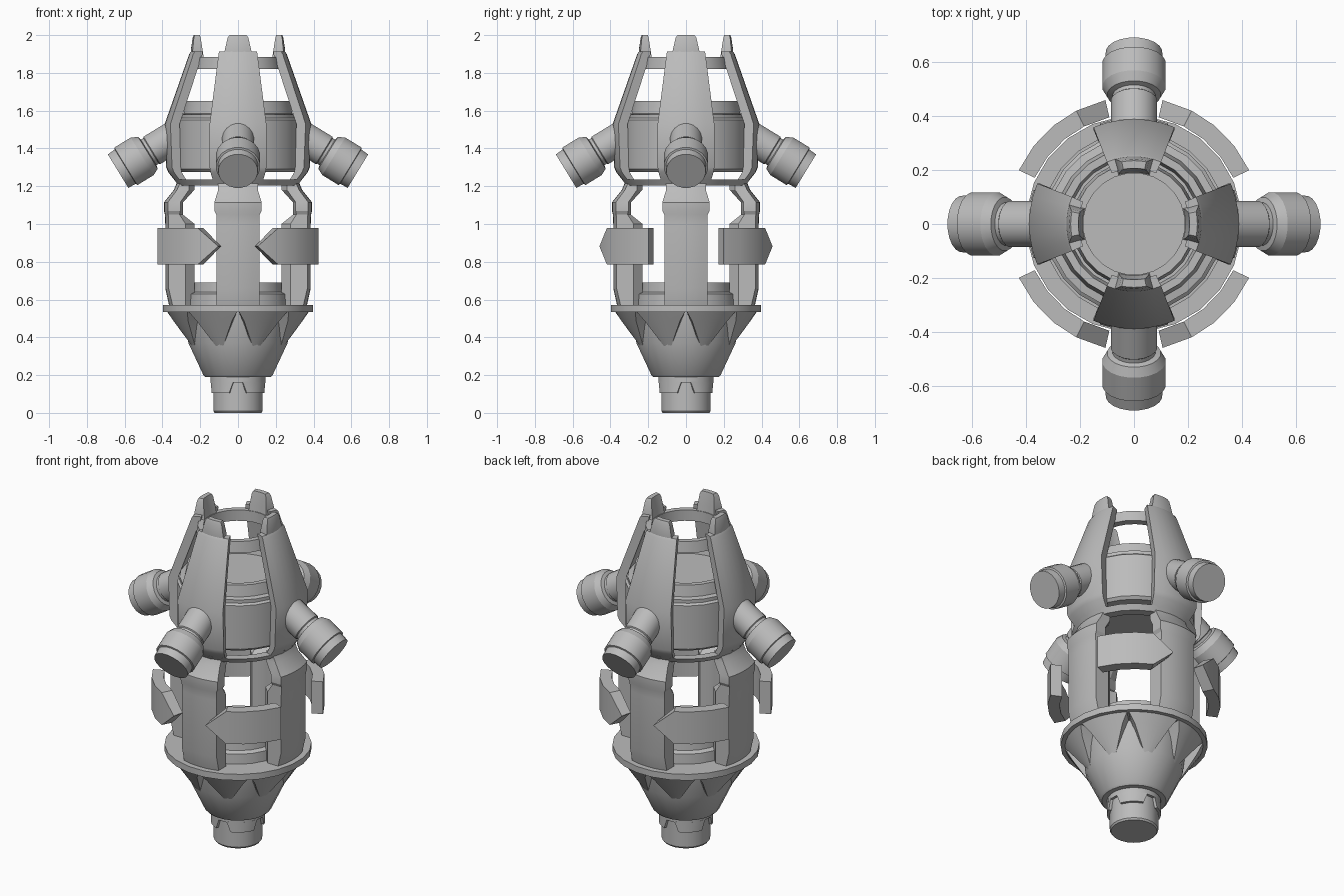
import bpy, bmesh
from math import sin, cos, asin, pi, radians
from mathutils import Matrix, Vector

cube = bpy.data.objects.get("Cube")
if cube:
    bpy.data.objects.remove(cube, do_unlink=True)

metal = bpy.data.materials.new("plain grey")
metal.use_nodes = True
GREY = (0.5, 0.5, 0.5, 1)
metal.diffuse_color = GREY
metal.node_tree.nodes["Principled BSDF"].inputs["Base Color"].default_value = GREY
parts = []


def polar(r, a, z):
    return Vector((r * cos(a), r * sin(a), z))


def loft(name, rings, closed=False, matrix=None):
    """Skin equal-length rings of points, capping the ends unless closed."""
    bm = bmesh.new()
    rows = [[bm.verts.new(p) for p in ring] for ring in rings]
    pairs = list(zip(rows, rows[1:])) + ([(rows[-1], rows[0])] if closed else [])
    n = len(rows[0])
    for a, b in pairs:
        for i in range(n):
            j = (i + 1) % n
            bm.faces.new((a[i], a[j], b[j], b[i]))
    if not closed:
        bm.faces.new(rows[0])
        bm.faces.new(rows[-1])
    bmesh.ops.remove_doubles(bm, verts=bm.verts, dist=0.0002)
    bmesh.ops.dissolve_degenerate(bm, edges=bm.edges, dist=0.0002)
    bmesh.ops.recalc_face_normals(bm, faces=bm.faces)
    if matrix:
        bm.transform(matrix)
    mesh = bpy.data.meshes.new(name)
    bm.to_mesh(mesh)
    bm.free()
    mesh.materials.append(metal)
    obj = bpy.data.objects.new(name, mesh)
    bpy.context.collection.objects.link(obj)
    parts.append(obj)
    return obj


def lathe(name, profile, n=24, matrix=None):
    """Revolve a closed (radius, height) outline about z."""
    rings = [[polar(r, 2 * pi * (i + 0.5) / n, z) for r, z in profile] for i in range(n)]
    return loft(name, rings, True, matrix)


def shell(z, r_in, r_out, w, r_mid=None, w_in=None, n=6):
    """Horizontal curved-plate section about +x; w is its half width."""
    a = asin(w / r_out)
    ring = [polar(r_out, a * (2 * i / n - 1), z) for i in range(n + 1)]
    if r_mid:
        ring.append(polar(r_mid, asin(w / r_mid), z))
    b = asin(w_in / r_in) if w_in else a
    ring += [polar(r_in, b * (1 - 2 * i / n), z) for i in range(n + 1)]
    if r_mid:
        ring.append(polar(r_mid, -asin(w / r_mid), z))
    return ring


def around(obj, count, start=0):
    """Repeat a part evenly about z."""
    obj.rotation_euler.z = start
    for k in range(1, count):
        copy = obj.copy()
        copy.data = obj.data.copy()
        copy.rotation_euler.z = start + 2 * pi * k / count
        bpy.context.collection.objects.link(copy)
        parts.append(copy)


# Bottom nozzle, cone and the inner stub above the flange
lathe("nozzle", [(0, 0), (0.125, 0), (0.132, 0.01), (0.132, 0.2), (0, 0.2)])
lathe("nozzle_band", [(0.12, 0.16), (0.147, 0.16), (0.147, 0.2), (0.12, 0.2)])
around(loft("nozzle_tooth", [shell(0.105, 0.12, 0.147, 0.065),
                             shell(0.165, 0.12, 0.147, 0.085)]), 4, pi / 4)
lathe("lower_cone", [(0, 0.19), (0.175, 0.19), (0.185, 0.2), (0.265, 0.37),
                     (0.285, 0.55), (0, 0.55)])
lathe("flange", [(0.2, 0.535), (0.4, 0.535), (0.4, 0.572), (0.2, 0.572)])
lathe("lower_stub", [(0, 0.56), (0.27, 0.56), (0.265, 0.63), (0.24, 0.64),
                     (0.235, 0.69), (0, 0.69)])

# Pointed brackets under the flange, with arches between them
around(loft("bracket", [shell(0.345, 0.22, 0.25, 0.016),
                        shell(0.485, 0.25, 0.342, 0.1),
                        shell(0.54, 0.26, 0.378, 0.142)]), 8, pi / 8)

# Four posts with a waisted top
post = [(0.57, 0.24, 0.3, 0.365, 0.115), (0.66, 0.24, 0.3, 0.385, 0.115),
        (1.0, 0.24, 0.3, 0.385, 0.115), (1.05, 0.3, 0.33, 0.387, 0.115),
        (1.07, 0.3, 0.33, 0.392, 0.125), (1.115, 0.3, 0.33, 0.392, 0.125),
        (1.18, 0.24, 0.28, 0.34, 0.105), (1.215, 0.24, 0.28, 0.325, 0.105)]
around(loft("post", [shell(z, ri, ro, w, rm, w * 0.6) for z, ri, rm, ro, w in post]), 4)

# Curved arrow plates, mirrored so that each points to the front or back
arrow = []
for deg, half in [(25, 0.097), (38, 0.097), (51, 0.097), (63, 0.097), (77, 0.001)]:
    arrow.append([polar(r, radians(deg), 0.882 + s * half)
                  for r, s in ((0.405, -1), (0.47, -1), (0.47, 1), (0.405, 1))])
for sx in (1, -1):
    for sy in (1, -1):
        side = ("left" if sx > 0 else "right") + ("_back" if sy > 0 else "_front")
        loft("arrow_plate_" + side,
             [[Vector((p.x * sx, p.y * sy, p.z)) for p in ring] for ring in arrow])

# Upper drum, lower ring and top ring
lathe("drum", [(0, 1.275), (0.315, 1.275), (0.33, 1.29), (0.33, 1.55), (0.318, 1.56),
               (0.318, 1.58), (0.29, 1.585), (0.278, 1.65), (0.25, 1.65),
               (0.24, 1.6), (0, 1.6)])
lathe("lower_ring", [(0.27, 1.205), (0.32, 1.205), (0.34, 1.235), (0.29, 1.235)])
lathe("top_ring", [(0.188, 1.82), (0.23, 1.82), (0.22, 1.885), (0.188, 1.885)])

# Four tapering shields, each with a tab on top
shield = [(1.205, 0.28, 0.315, 0.125), (1.275, 0.325, 0.37, 0.146),
          (1.3, 0.33, 0.38, 0.15), (1.53, 0.335, 0.388, 0.15),
          (1.9, 0.205, 0.258, 0.103), (1.912, 0.205, 0.25, 0.1)]
around(loft("shield", [shell(*s) for s in shield]), 4)
around(loft("shield_tab", [shell(1.88, 0.19, 0.25, 0.075), shell(1.92, 0.195, 0.25, 0.07),
                           shell(1.985, 0.203, 0.24, 0.055),
                           shell(2.0, 0.206, 0.234, 0.045)]), 4)

# Four thrusters sloping down and outwards, built along their axis from the end cap
axis = Vector((-0.853, 0, 0.522))
place = Matrix.Translation((0.635, 0, 1.28)) @ axis.to_track_quat("Z", "Y").to_matrix().to_4x4()
around(lathe("thruster", [(0, 0), (0.105, 0), (0.108, 0.045), (0.118, 0.048), (0.118, 0.15),
                          (0.1, 0.185), (0.08, 0.19), (0.08, 0.205), (0.086, 0.21),
                          (0.086, 0.36), (0, 0.36)], 20, place), 4)

# Smooth the curved sides and keep the edges crisp
bpy.ops.object.select_all(action="DESELECT")
for obj in parts:
    obj.select_set(True)
bpy.context.view_layer.objects.active = parts[0]
bpy.ops.object.shade_smooth_by_angle(angle=radians(25))
